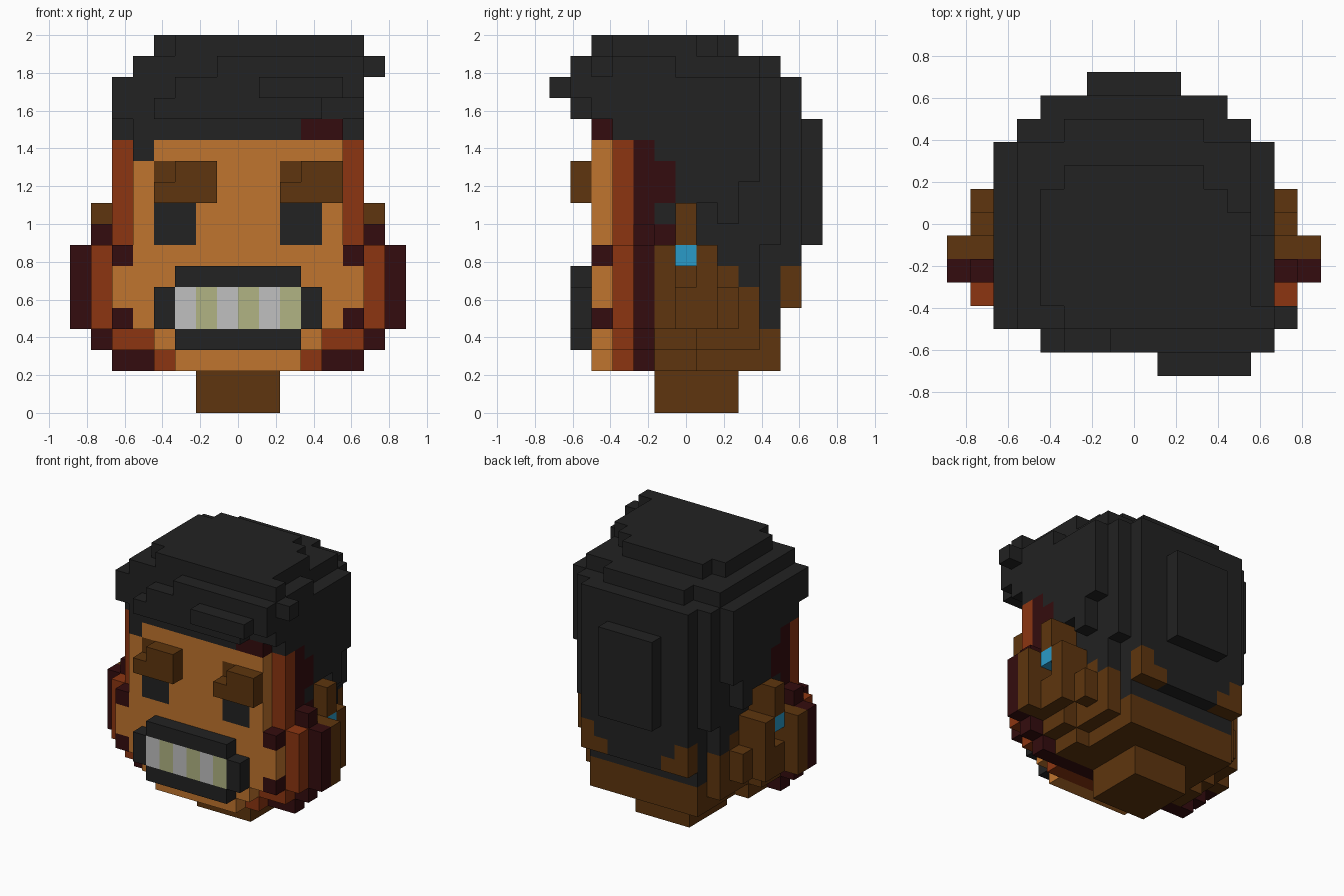
import bpy, bmesh, math
from mathutils import Vector

cube = bpy.data.objects.get("Cube")
if cube:
    bpy.data.objects.remove(cube, do_unlink=True)

U = 1 / 9           # edge of one block
Y0 = -6.5           # front edge, in blocks


def linear(c):
    c /= 255
    return c / 12.92 if c <= 0.04045 else ((c + 0.055) / 1.055) ** 2.4


def material(name, *rgb):
    col = [linear(c) for c in rgb] + [1]
    m = bpy.data.materials.new(name)
    m.use_nodes = True
    m.diffuse_color = col
    bsdf = m.node_tree.nodes["Principled BSDF"]
    bsdf.inputs["Base Color"].default_value = col
    bsdf.inputs["Roughness"].default_value = 0.9
    return m


black = material("black", 34, 34, 34)
orange = material("orange", 192, 117, 46)
rust = material("rust", 140, 53, 17)
maroon = material("dark_red", 52, 12, 14)
brown = material("brown", 94, 53, 14)
blue = material("blue", 42, 155, 200)
white = material("tooth_white", 192, 192, 192)
yellow = material("tooth_yellow", 177, 179, 131)

MATS = dict(head=brown, neck=brown, ears=brown, nape_corners=brown, face=orange,
            cheek_rims=rust, jaw_rims=maroon, face_spots=maroon, hair=black,
            eyes=black, eyebrows=brown, lips=black, earrings=blue,
            white_teeth=white, yellow_teeth=yellow)
grid = {}


def fill(part, x0, x1, y0, y1, z0, z1):
    """Fill a block range; later parts replace earlier ones."""
    for x in range(x0, x1):
        for y in range(y0, y1):
            for z in range(z0, z1):
                grid[x, y, z] = part


def wide(part, w, *yz):
    """Fill a range centred on x = 0."""
    fill(part, -w, w, *yz)


def pair(part, x0, x1, *yz):
    """Fill a range and its mirror image."""
    fill(part, x0, x1, *yz)
    fill(part, -x1, -x0, *yz)


# Neck and lower head
wide("neck", 2, 5, 9, 0, 2)
wide("head", 4, 5, 11, 2, 5)
wide("head", 5, 5, 7, 2, 3)
wide("head", 6, 5, 7, 3, 8)
wide("head", 5, 7, 10, 3, 8)
wide("head", 6, 7, 8, 6, 8)

# Hair: sides and back
wide("hair", 5, 5, 7, 8, 17)
for y, z in ((7, 8), (8, 7), (9, 6)):
    wide("hair", 5, y, y + 1, z, 17)
wide("hair", 4, 10, 11, 4, 8)
wide("hair", 5, 10, 11, 8, 16)
wide("hair", 4, 11, 12, 5, 16)
wide("hair", 2, 12, 13, 8, 14)
for y, z in ((5, 12), (6, 10), (7, 10), (8, 9), (9, 11)):
    wide("hair", 6, y, y + 1, z, 16)

# Hair: crown layers
wide("hair", 6, 3, 5, 13, 16)
wide("hair", 6, 2, 3, 14, 16)
fill("hair", -5, 6, 2, 6, 16, 17)
wide("hair", 5, 6, 10, 16, 17)
wide("hair", 3, 10, 11, 16, 17)
fill("hair", -3, 6, 2, 3, 17, 18)
fill("hair", -4, 5, 3, 7, 17, 18)
wide("hair", 4, 7, 8, 17, 18)
wide("hair", 3, 8, 9, 17, 18)

# Hair: fringe and tufts
fill("hair", -4, 4, 1, 2, 14, 15)
fill("hair", -3, 6, 1, 2, 15, 16)
fill("hair", -1, 6, 1, 2, 16, 17)
fill("hair", 1, 5, 0, 1, 15, 16)
fill("hair", 6, 7, 2, 3, 16, 17)
wide("hair", 5, 2, 3, 13, 14)

# Nape corners
pair("nape_corners", 3, 4, 11, 12, 5, 7)
pair("nape_corners", 2, 3, 11, 12, 5, 6)

# Dark rim behind the face
for w, z0, z1 in ((6, 2, 3), (7, 3, 4), (8, 4, 8), (7, 8, 9), (6, 9, 13)):
    wide("jaw_rims", w, 4, 5, z0, z1)
pair("jaw_rims", 5, 6, 5, 6, 8, 9)
pair("hair", 5, 6, 5, 6, 9, 10)
pair("jaw_rims", 5, 6, 5, 6, 10, 12)

# Rust rim
for w, z0, z1 in ((4, 2, 3), (6, 3, 4), (7, 4, 8), (6, 8, 13)):
    wide("cheek_rims", w, 3, 4, z0, z1)

# Face plate
for w, z0, z1 in ((3, 2, 3), (4, 3, 4), (6, 4, 8), (5, 8, 13)):
    wide("face", w, 2, 3, z0, z1)
for z in (4, 7):
    pair("face_spots", 5, 6, 2, 3, z, z + 1)
fill("face_spots", 3, 5, 2, 3, 13, 14)
fill("hair", -5, -4, 2, 3, 12, 13)

# Ears and earrings
pair("ears", 6, 8, 5, 6, 4, 6)
pair("ears", 6, 8, 5, 6, 6, 8)
pair("ears", 6, 7, 6, 8, 4, 6)
pair("ears", 5, 6, 8, 9, 4, 6)
pair("ears", 6, 7, 7, 8, 6, 8)
pair("ears", 5, 7, 6, 7, 8, 10)
pair("earrings", 6, 7, 6, 7, 7, 8)

# Eyes and eyebrows
pair("eyes", 2, 4, 2, 3, 8, 10)
for x in (-4, 2):
    fill("eyebrows", x, x + 3, 1, 2, 10, 11)
    fill("eyebrows", x + 1, x + 3, 1, 2, 11, 12)
    fill("eyebrows", x, x + 1, 2, 3, 11, 12)

# Mouth
wide("lips", 3, 1, 2, 3, 7)
wide("lips", 4, 1, 2, 4, 6)
for i, x in enumerate(range(-3, 3)):
    fill("yellow_teeth" if i % 2 else "white_teeth", x, x + 1, 1, 2, 4, 6)


def build(part, mat):
    """Skin the exposed sides of one part's blocks."""
    bm = bmesh.new()
    for cell, owner in grid.items():
        if owner != part:
            continue
        for axis in range(3):
            for s in (-1, 1):
                n = Vector([s if a == axis else 0 for a in range(3)])
                if tuple(int(c + d) for c, d in zip(cell, n)) in grid:
                    continue
                t = Vector([1 if a == (axis + 1) % 3 else 0 for a in range(3)])
                b = n.cross(t)
                mid = Vector(cell) + Vector((0.5, 0.5 + Y0, 0.5)) + n / 2
                bm.faces.new([bm.verts.new((mid + (t * p + b * q) / 2) * U)
                              for p, q in ((-1, -1), (1, -1), (1, 1), (-1, 1))])
    bmesh.ops.remove_doubles(bm, verts=bm.verts, dist=1e-4)
    bmesh.ops.dissolve_limit(bm, angle_limit=math.radians(1),
                             verts=bm.verts, edges=bm.edges)
    me = bpy.data.meshes.new(part)
    bm.to_mesh(me)
    bm.free()
    me.materials.append(mat)
    bpy.context.collection.objects.link(bpy.data.objects.new(part, me))


for part, mat in MATS.items():
    build(part, mat)
